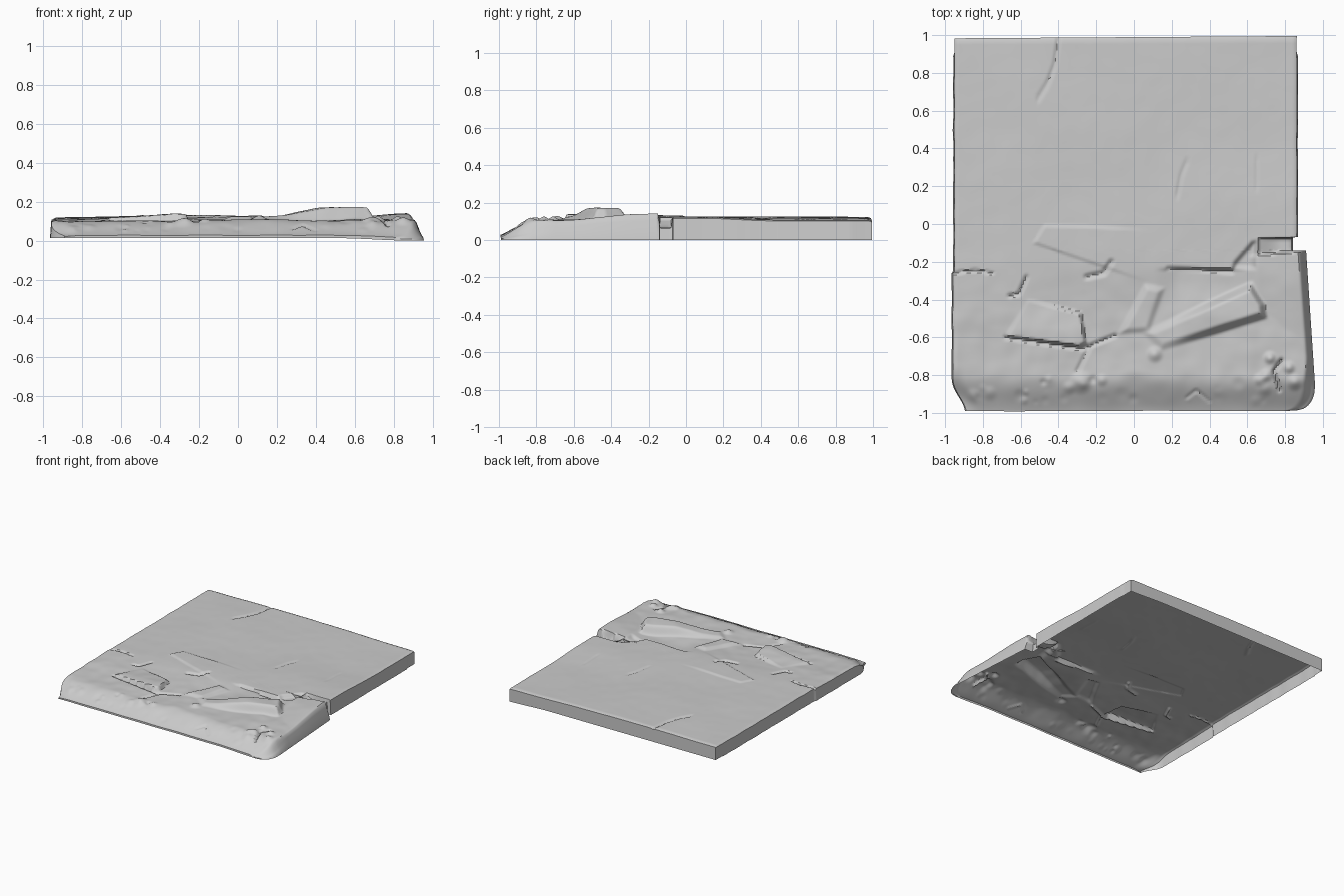
import bpy, bmesh, math, random
from mathutils import Vector, noise

if "Cube" in bpy.data.objects:
    bpy.data.objects.remove(bpy.data.objects["Cube"])

random.seed(4)


def smooth(a, b, t):
    t = min(1, max(0, (t - a) / (b - a)))
    return t * t * (3 - 2 * t)


def inside(x, y, poly):
    # inward distance to the nearest edge line of a counter-clockwise convex outline
    d = 9
    for (ax, ay), (bx, by) in zip(poly, poly[1:] + poly[:1]):
        ex, ey = bx - ax, by - ay
        d = min(d, (ex * (y - ay) - ey * (x - ax)) / math.hypot(ex, ey))
    return d


def along(x, y, path):
    # distance to a polyline
    p, best = Vector((x, y)), 9
    for a, b in zip(path, path[1:]):
        a, b = Vector(a), Vector(b)
        t = max(0, min(1, (p - a).dot(b - a) / (b - a).length_squared))
        best = min(best, (p - a.lerp(b, t)).length)
    return best


# Plan outline: left and right edge for each row
def left(y):
    x = -0.951 - 0.008 * (y < -0.25)
    x += 0.004 * noise.noise(Vector((3, y * 9, 0)))
    return x + 0.07 * smooth(0, 0.19, -0.80 - y) ** 1.5


def right(y):
    if y > -0.07:
        return 0.862 + 0.003 * noise.noise(Vector((8, y * 6, 0)))
    if y > -0.14:
        return 0.835
    x = 0.905 + 0.046 * (-0.14 - y) / 0.69 if y > -0.83 else 0.951
    c = max(0, (-0.87 - y) / 0.12)
    return x - 0.10 * (1 - math.sqrt(max(0, 1 - c * c)))


# Broken plates: outline, height, edge softness
plate_left = [(-0.68, -0.60), (-0.29, -0.65), (-0.255, -0.63), (-0.28, -0.47), (-0.56, -0.40)]
plate_right = [(0.08, -0.58), (0.15, -0.645), (0.68, -0.48), (0.675, -0.43), (0.615, -0.335)]
plate_small = [(-0.08, -0.58), (0.08, -0.57), (0.16, -0.34), (0.06, -0.32)]
plate_mid = [(-0.53, -0.10), (0.2, -0.35), (0.2, -0.02), (-0.25, -0.012), (-0.47, 0.0)]

# Cracks: path, depth, width
cracks = [
    ([(-0.96, -0.26), (-0.84, -0.245), (-0.75, -0.26)], 0.012, 0.010),
    ([(-0.40, 0.98), (-0.42, 0.84), (-0.46, 0.74), (-0.51, 0.66)], 0.009, 0.016),
    ([(0.28, 0.33), (0.25, 0.26), (0.23, 0.15)], 0.006, 0.016),
    ([(0.65, 0.36), (0.65, 0.18)], 0.004, 0.012),
    ([(-0.12, -0.20), (-0.16, -0.26), (-0.25, -0.28)], 0.014, 0.022),
    ([(-0.57, -0.28), (-0.61, -0.37), (-0.66, -0.38)], 0.014, 0.016),
    ([(-0.68, -0.60), (-0.27, -0.66), (-0.10, -0.59)], 0.014, 0.016),
    ([(-0.24, -0.66), (-0.30, -0.78)], 0.010, 0.018),
    ([(0.18, -0.235), (0.34, -0.24), (0.52, -0.255)], 0.012, 0.014),
    ([(0.78, -0.72), (0.74, -0.78), (0.77, -0.88)], 0.022, 0.016),
    ([(0.28, -0.92), (0.33, -0.88), (0.40, -0.94)], 0.014, 0.012),
]

# Rubble lumps: x, y, radius, height
lumps = [(-0.28, -0.84, 0.07, 0.022), (0.11, -0.69, 0.05, 0.018), (0.72, -0.71, 0.04, 0.022),
         (0.82, -0.76, 0.04, 0.020), (0.70, -0.80, 0.04, 0.016), (0.85, -0.84, 0.05, 0.020)]
for i in range(34):
    lumps.append((random.uniform(-0.88, 0.85), random.uniform(-0.95, -0.82),
                  random.uniform(0.02, 0.05), random.uniform(-0.010, 0.016)))


def base_z(x):
    return 0.016 - 0.013 * smooth(0.5, 0.9, x)


def height(x, y):
    # worn slab top
    n = noise.noise(Vector((x * 3, y * 3, 1.7)))
    fine = noise.noise(Vector((x * 11, y * 11, 5)))
    h = 0.122 + 0.004 * n + 0.001 * fine - 0.016 * smooth(-0.2, 0.9, x) * smooth(0, 0.5, y)
    h -= 0.006 * smooth(-0.5, -0.95, x)
    broken = smooth(-0.18, -0.55, y)
    h += broken * (-0.018 + 0.010 * n + 0.003 * fine)
    # step down in front of the long crack
    step = smooth(-0.23, -0.25, y) * smooth(0.1, 0.25, x) * smooth(0.7, 0.5, x)
    h -= 0.022 * step * smooth(-0.5, -0.3, y)
    h -= 0.025 * smooth(0.0, 0.03, inside(x, y, [(0.51, -0.25), (0.66, -0.25), (0.66, -0.08), (0.62, -0.085), (0.52, -0.2)]))
    # tilted plates
    h += smooth(-0.006, 0.012, inside(x, y, plate_left)) * (0.012 + 0.022 * smooth(-0.65, -0.3, x) - 0.012 * smooth(-0.6, -0.42, y))
    h += smooth(-0.03, 0.02, inside(x, y, plate_right)) * (0.014 + 0.050 * smooth(0.1, 0.5, x))
    h += 0.016 * smooth(-0.01, 0.03, inside(x, y, plate_small))
    h += 0.007 * smooth(-0.006, 0.008, inside(x, y, plate_mid)) * smooth(0.1, -0.2, x)
    # raised block on the right and the notch behind it
    block = smooth(0.60, 0.67, x) * smooth(-0.155, -0.175, y - 0.12 * (x - 0.66))
    target = 0.138 - 0.036 * smooth(-0.2, -0.7, y) - 0.012 * smooth(0.85, 0.66, x)
    if block > 0:
        h += block * (max(target + 0.002 * fine, h - 0.004) - h)
    notch = inside(x, y, [(0.655, -0.17), (0.95, -0.142), (0.95, -0.07), (0.655, -0.07)])
    h -= 0.055 * smooth(0, 0.012, notch) * smooth(0.60, 0.78, x) 
    for path, depth, w in cracks:
        d = along(x, y, path)
        if d < w:
            h -= depth * (1 - smooth(0, w, d))
    for lx, ly, r, lh in lumps:
        d = math.hypot(x - lx, y - ly)
        if d < r:
            h += lh * (1 - smooth(0, r, d))
    # crumbled front slope
    edge = 0.02 * noise.noise(Vector((x * 5, 2, 7))) + 0.025 * smooth(0.25, 0, abs(x))
    f = smooth(-1.04, -0.80 + edge, y)
    # leaning right wall, worn left and back rims
    dr, dl = right(y) - x, x - left(y)
    if y < -0.14:
        f *= 0.1 + 0.9 * smooth(-0.01, 0.035 + 0.03 * smooth(-0.7, -0.9, y), dr)
    else:
        h -= 0.006 * smooth(0.015, 0, dr)
    f *= 1 - 0.5 * smooth(-0.75, -0.95, y) * smooth(0.08, 0, dl)
    h -= 0.008 * smooth(0.016, 0, min(dl, 0.99 - y))
    b = base_z(x)
    return b + 0.002 + max(0, h - b) * f


# Row positions: denser over the broken front half
ys = [-0.99 + 0.01 * i for i in range(106)]
ys += [0.07 + 0.02 * i for i in range(46)] + [0.985]
ys += [-0.069, -0.071, -0.139, -0.141]
ys = sorted(set(round(y, 4) for y in ys if not (-0.0705 < y < -0.0695 or -0.1405 < y < -0.1395)))
COLS = 200

bm = bmesh.new()
rows = []
for y in ys:
    l, r = left(y), right(y)
    row = []
    for i in range(COLS + 1):
        x = l + (r - l) * i / COLS
        back = smooth(0.9, 0.985, y) * (0.012 * (x + 0.95) / 1.8 - 0.002)
        front = smooth(-0.93, -0.99, y) * 0.006 * noise.noise(Vector((x * 4, 0, 3)))
        row.append(bm.verts.new((x, y + back + front, height(x, y))))
    rows.append(row)
for a, b in zip(rows, rows[1:]):
    for i in range(COLS):
        bm.faces.new((a[i], a[i + 1], b[i + 1], b[i]))

# Outer walls, open underneath
rim = [e for e in bm.edges if e.is_boundary]
ext = bmesh.ops.extrude_edge_only(bm, edges=rim)
for v in ext["geom"]:
    if isinstance(v, bmesh.types.BMVert):
        v.co.x += 0.006 * (1 if v.co.x > 0.8 else -1 if v.co.x < -0.85 else 0) * (v.co.y < 0.9)
        v.co.z = base_z(v.co.x) - 0.003
bmesh.ops.recalc_face_normals(bm, faces=bm.faces[:])
bm.normal_update()
if sum(f.normal.z * f.calc_area() for f in bm.faces) < 0:
    bmesh.ops.reverse_faces(bm, faces=bm.faces[:])

mesh = bpy.data.meshes.new("broken_floor_slab")
bm.to_mesh(mesh)
bm.free()
slab = bpy.data.objects.new("broken_floor_slab", mesh)
bpy.context.collection.objects.link(slab)
bpy.context.view_layer.objects.active = slab
slab.select_set(True)
bpy.ops.object.shade_smooth_by_angle(angle=math.radians(40))
